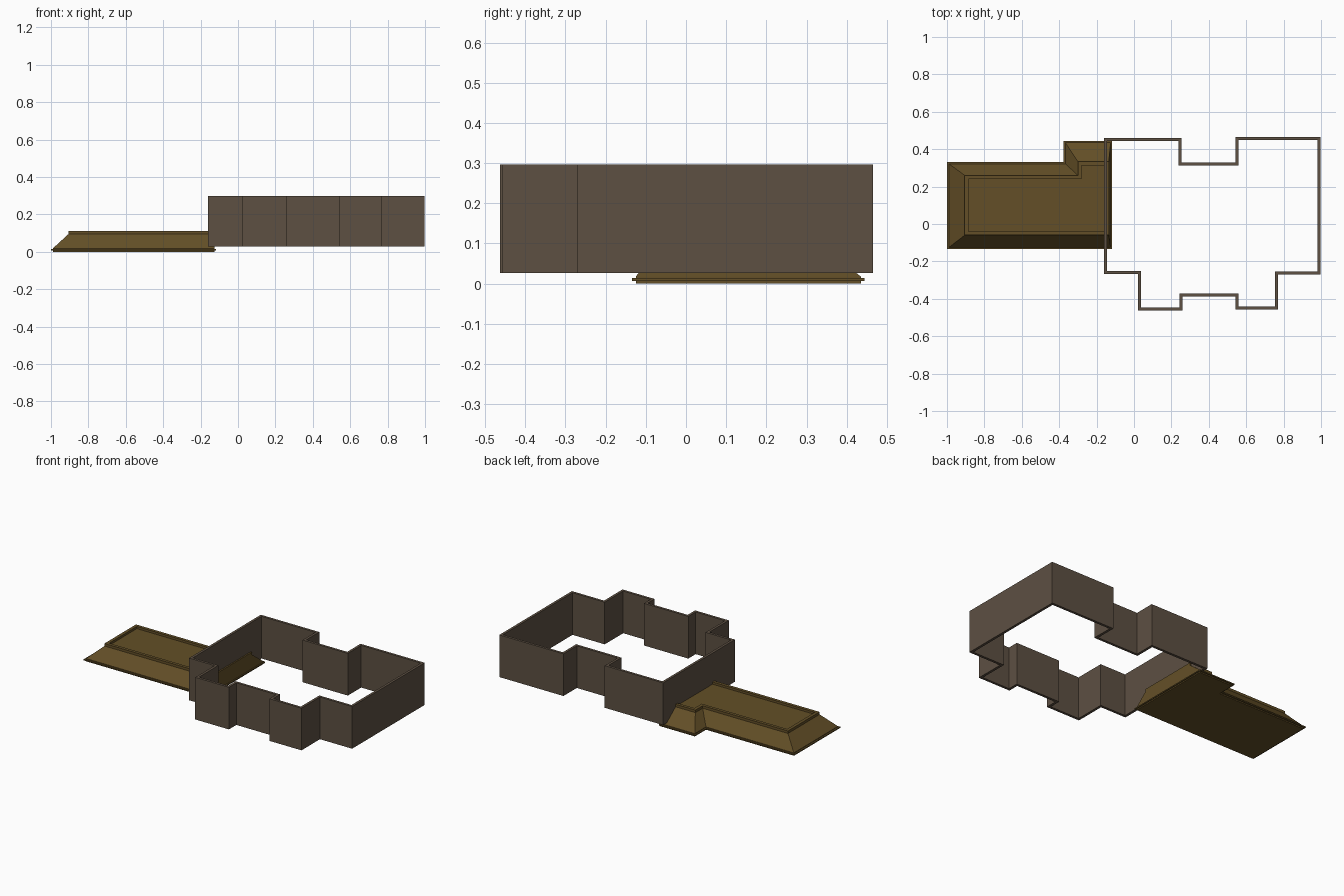
import bpy, bmesh
from mathutils import Vector

if "Cube" in bpy.data.objects:
    bpy.data.objects.remove(bpy.data.objects["Cube"])


def inset(pts, d):
    """Mitred inset of a counter-clockwise outline made of right angles."""
    out = []
    n = len(pts)
    for i, p in enumerate(pts):
        a, b, c = Vector(pts[i - 1]), Vector(p), Vector(pts[(i + 1) % n])
        e1, e2 = (b - a).normalized(), (c - b).normalized()
        out.append((b.x - d * (e1.y + e2.y), b.y + d * (e1.x + e2.x)))
    return out


def loft(name, rings, mat, cyclic=False):
    """Join a sequence of (outline, z) rings with quads; cap or close the loop."""
    bm = bmesh.new()
    loops = [[bm.verts.new((x, y, z)) for x, y in pts] for pts, z in rings]
    pairs = list(zip(loops, loops[1:]))
    if cyclic:
        pairs.append((loops[-1], loops[0]))
    else:
        bm.faces.new(loops[0][::-1])
        bm.faces.new(loops[-1])
    for a, b in pairs:
        for i in range(len(a)):
            j = (i + 1) % len(a)
            bm.faces.new((a[i], a[j], b[j], b[i]))
    bmesh.ops.recalc_face_normals(bm, faces=bm.faces)
    me = bpy.data.meshes.new(name)
    bm.to_mesh(me)
    bm.free()
    ob = bpy.data.objects.new(name, me)
    bpy.context.collection.objects.link(ob)
    me.materials.append(mat)
    return ob


def material(name, color):
    m = bpy.data.materials.new(name)
    m.diffuse_color = color
    m.use_nodes = True
    m.node_tree.nodes["Principled BSDF"].inputs["Base Color"].default_value = m.diffuse_color
    return m


def ell(x0, y0, x1, y1, bx, by):
    """Counter-clockwise L outline: main block plus a bump at the back right."""
    return [(x0, y0), (x1, y0), (x1, by), (bx, by), (bx, y1), (x0, y1)]


wall_mat = material("wall_brown", (0.11, 0.08, 0.055, 1))
roof_mat = material("roof_ochre", (0.125, 0.078, 0.02, 1))

# Perimeter wall: hollow ring with stepped plan
plan = [(-0.16, -0.267), (0.021, -0.267), (0.021, -0.463), (0.26, -0.463),
        (0.26, -0.388), (0.543, -0.388), (0.543, -0.457), (0.77, -0.457),
        (0.77, -0.27), (0.998, -0.27), (0.998, 0.465), (0.543, 0.465),
        (0.543, 0.33), (0.254, 0.33), (0.254, 0.46), (-0.16, 0.46)]
inner = inset(plan, 0.016)
loft("perimeter_wall", [(plan, 0.027), (plan, 0.297),
                        (inner, 0.297), (inner, 0.027)], wall_mat, cyclic=True)

# Hipped roof: eave band, slopes, raised rim and recessed deck
eave = ell(-0.99, -0.125, -0.125, 0.322, -0.367, 0.435)
rim = ell(-0.905, -0.06, -0.135, 0.26, -0.3, 0.334)
deck = inset(rim, 0.02)
loft("hipped_roof", [(eave, 0.0), (eave, 0.018), (rim, 0.096), (rim, 0.112),
                     (deck, 0.112), (deck, 0.098)], roof_mat)

# Thin gutter lip projecting around the eaves
lip = ell(-1.0, -0.134, -0.118, 0.331, -0.376, 0.444)
loft("gutter_lip", [(lip, 0.007), (lip, 0.014)], roof_mat)
